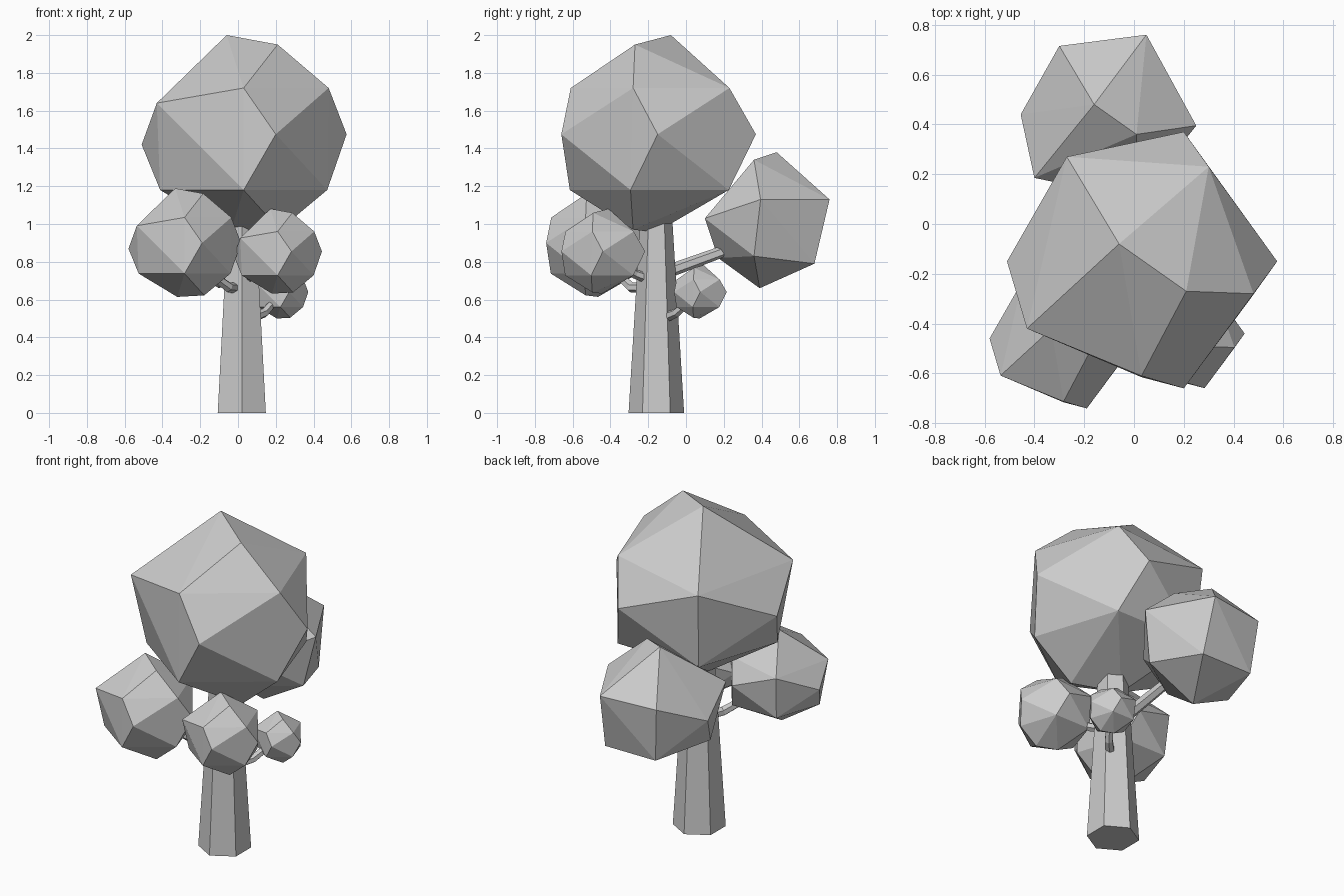
import bpy, bmesh, math
from mathutils import Vector

if "Cube" in bpy.data.objects:
    bpy.data.objects.remove(bpy.data.objects["Cube"])

def finish(bm, name):
    bmesh.ops.recalc_face_normals(bm, faces=bm.faces[:])
    me = bpy.data.meshes.new(name)
    bm.to_mesh(me)
    bm.free()
    ob = bpy.data.objects.new(name, me)
    bpy.context.collection.objects.link(ob)
    return ob

def hull(name, pts):
    bm = bmesh.new()
    for p in pts:
        bm.verts.new(p)
    res = bmesh.ops.convex_hull(bm, input=bm.verts[:])
    loose = [v for v in bm.verts if not v.link_faces]
    bmesh.ops.delete(bm, geom=loose, context='VERTS')
    return finish(bm, name)

def tube(name, path, radii, upright=False, sides=6):
    bm = bmesh.new()
    path = [Vector(p) for p in path]
    rings = []
    for i, p in enumerate(path):
        d = path[min(i + 1, len(path) - 1)] - path[max(i - 1, 0)]
        if upright:
            a, b = Vector((1, 0, 0)), Vector((0, 1, 0))
        else:
            a = d.cross(Vector((0, 0, 1))).normalized()
            b = a.cross(d).normalized()
        ring = []
        for k in range(sides):
            t = math.pi / 2 + math.tau * k / sides
            ring.append(bm.verts.new(p + radii[i] * (a * math.cos(t) + b * math.sin(t))))
        rings.append(ring)
    for r, s in zip(rings, rings[1:]):
        for k in range(sides):
            j = (k + 1) % sides
            bm.faces.new((r[k], r[j], s[j], s[k]))
    bm.faces.new(rings[0][::-1])
    bm.faces.new(rings[-1])
    return finish(bm, name)

# Faceted foliage shape: irregular top and bottom, plus regular lower ring
centre = Vector((0.03, -0.15, 1.475))
crown = [(-.06, -.08, 2.0), (.21, -.27, 1.95), (.48, -.28, 1.72), (.03, -.61, 1.72),
         (.30, .23, 1.72), (-.27, .27, 1.64), (-.43, -.42, 1.64),
         (.20, -.66, 1.475), (.575, -.15, 1.475), (.20, .37, 1.475), (-.51, -.15, 1.42),
         (-.04, -.16, .955), (.22, -.28, .97)]
for k in range(5):
    t = math.radians(54 + 72 * k)
    crown.append((.03 + .465 * math.cos(t), -.15 + .465 * math.sin(t), 1.18))

# Main crown and its smaller copies
for name, pos, s in [("main_crown", centre, 1.0),
                     ("left_front_foliage", (-.283, -.46, .90), .55),
                     ("right_front_foliage", (.21, -.44, .855), .43),
                     ("small_right_foliage", (.225, .075, .64), .27)]:
    hull(name, [Vector(pos) + (Vector(p) - centre) * s for p in crown])

# Rear foliage is a coarser variant
hull("rear_foliage", [(-.16, .48, 1.38), (.01, .36, 1.34), (.25, .395, 1.13), (.05, .76, 1.13),
                      (-.30, .715, 1.12), (-.455, .44, .99), (-.40, .185, 1.12),
                      (.016, .10, 1.03), (-.40, .335, .82), (-.10, .17, .82), (.19, .36, .83),
                      (-.27, .68, .79), (.07, .68, .79), (-.10, .39, .66)])

# Six-sided tapered trunk
tube("trunk", [(.02, -.157, 0), (.02, -.157, 1.0), (.02, -.157, 1.1)],
     [.147, .086, .06], upright=True)

# Branches
tube("rear_branch", [(.0, -.12, .74), (-.04, .10, .82), (-.08, .32, .90)], [.035, .032, .028])
tube("left_front_branch", [(.0, -.19, .66), (-.05, -.29, .665), (-.19, -.40, .77)], [.03, .028, .022])
tube("right_front_branch", [(.05, -.2, .71), (.08, -.27, .735), (.16, -.38, .80)], [.028, .025, .02])
tube("small_right_branch", [(.07, -.12, .50), (.14, -.05, .53), (.20, .03, .60)], [.028, .025, .02])
